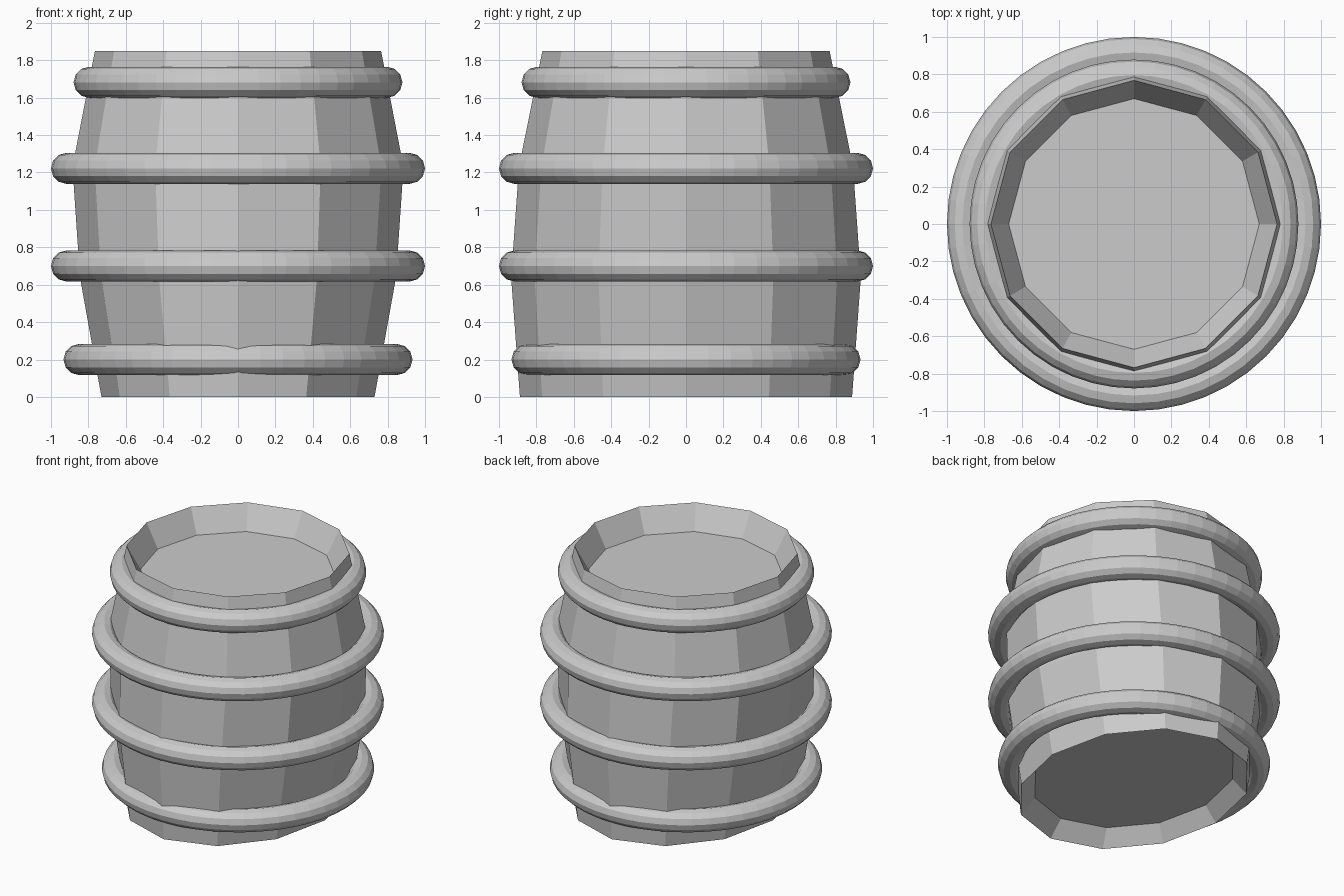
import bpy, bmesh, math

if "Cube" in bpy.data.objects:
    bpy.data.objects.remove(bpy.data.objects["Cube"])

SIDES = 12

mat = bpy.data.materials.new("plain grey")
mat.diffuse_color = (0.6, 0.6, 0.6, 1)
mat.use_nodes = True
mat.node_tree.nodes["Principled BSDF"].inputs["Base Color"].default_value = mat.diffuse_color


def barrel_body():
    # (z, x radius, y radius) from the recessed base up the staves to the recessed lid
    profile = [
        (0.11, 0.64, 0.778),   # recessed base
        (0.00, 0.73, 0.888),   # bottom rim
        (0.64, 0.845, 0.935),
        (1.23, 0.885, 0.893),
        (1.85, 0.765, 0.768),  # top rim
        (1.675, 0.67, 0.67),   # recessed lid
    ]
    bm = bmesh.new()
    loops = []
    for z, rx, ry in profile:
        loops.append([bm.verts.new((rx * math.cos(i * math.tau / SIDES),
                                    ry * math.sin(i * math.tau / SIDES), z))
                      for i in range(SIDES)])
    for low, high in zip(loops, loops[1:]):
        for i in range(SIDES):
            j = (i + 1) % SIDES
            bm.faces.new((low[i], low[j], high[j], high[i]))
    bm.faces.new(list(reversed(loops[0])))
    bm.faces.new(loops[-1])
    bm.normal_update()
    mesh = bpy.data.meshes.new("barrel_body")
    bm.to_mesh(mesh)
    bm.free()
    mesh.materials.append(mat)
    ob = bpy.data.objects.new("barrel_body", mesh)
    bpy.context.collection.objects.link(ob)


def hoop(name, z, radius):
    bpy.ops.mesh.primitive_torus_add(location=(0, 0, z), major_radius=radius,
                                     minor_radius=0.083,
                                     major_segments=48, minor_segments=12)
    ob = bpy.context.object
    ob.name = name
    ob.data.materials.append(mat)


barrel_body()

# Four hoops, bottom to top
for n, (z, r) in enumerate([(0.20, 0.85), (0.70, 0.917), (1.222, 0.917), (1.682, 0.796)]):
    hoop(f"hoop_{n + 1}", z, r)
